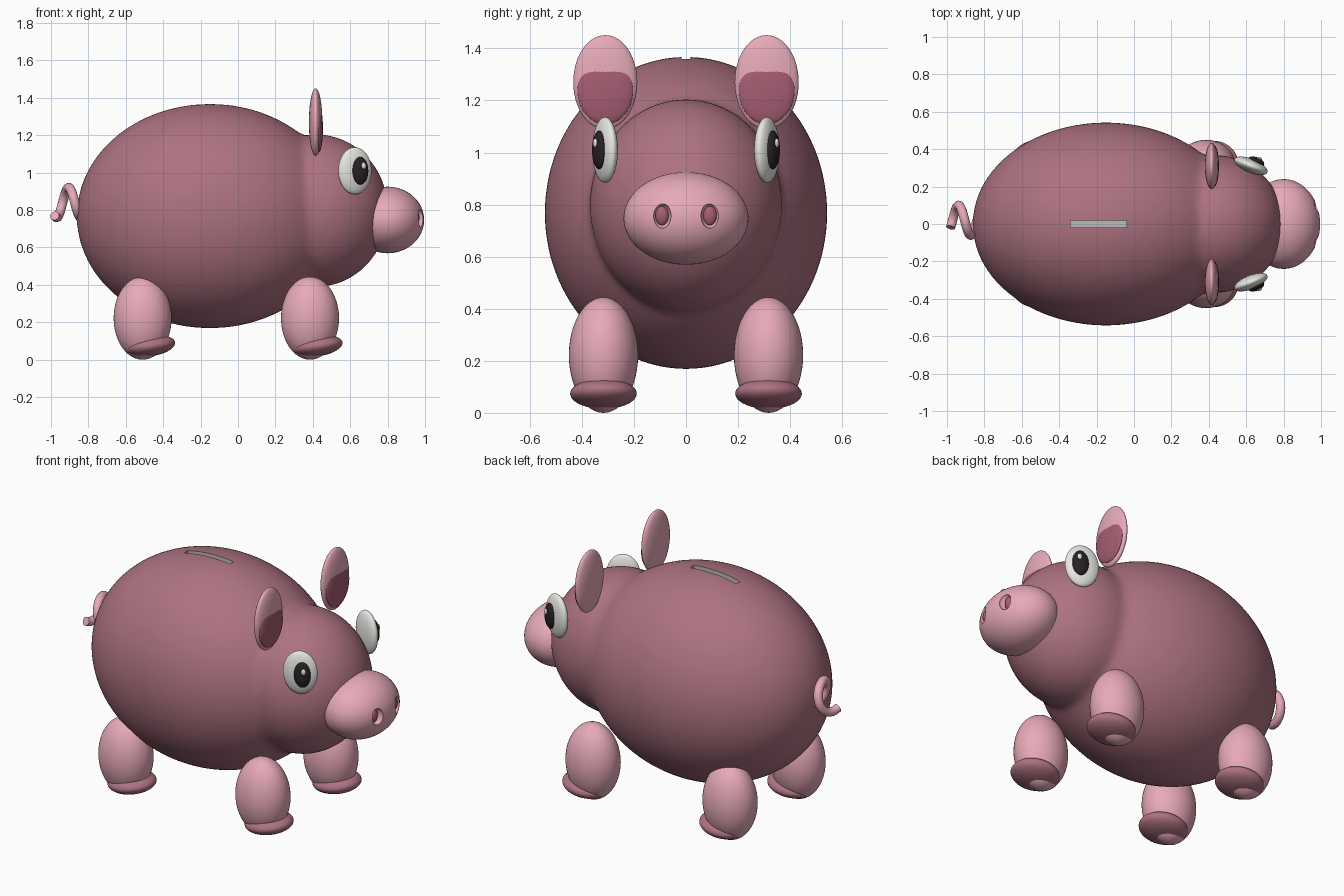
import bpy, math
from mathutils import Vector

if "Cube" in bpy.data.objects:
    bpy.data.objects.remove(bpy.data.objects["Cube"])


def material(name, rgb):
    m = bpy.data.materials.new(name)
    m.diffuse_color = (*rgb, 1)
    m.use_nodes = True
    m.node_tree.nodes["Principled BSDF"].inputs["Base Color"].default_value = m.diffuse_color
    return m


ROSE = material("rose", (0.42, 0.17, 0.22))
PINK = material("pink", (0.80, 0.40, 0.48))
DEEP = material("deep_pink", (0.38, 0.11, 0.17))
WHITE = material("white", (0.80, 0.80, 0.76))
BLACK = material("black", (0.02, 0.015, 0.02))
GREY = material("grey", (0.5, 0.5, 0.5))


def select(*objs):
    bpy.ops.object.select_all(action='DESELECT')
    for o in objs:
        o.select_set(True)
    bpy.context.view_layer.objects.active = objs[0]


def ellipsoid(name, loc, radii, mat, rot=(0, 0, 0), seg=48):
    bpy.ops.mesh.primitive_uv_sphere_add(segments=seg, ring_count=seg // 2, location=loc, rotation=rot)
    o = bpy.context.object
    o.name = name
    o.scale = radii
    o.data.materials.append(mat)
    bpy.ops.object.shade_smooth()
    return o


def apply_modifiers(o):
    select(o)
    for m in list(o.modifiers):
        bpy.ops.object.modifier_apply(modifier=m.name)


def cut(target, cutter):
    b = target.modifiers.new("cut", 'BOOLEAN')
    b.operation = 'DIFFERENCE'
    b.solver = 'EXACT'
    b.material_mode = 'TRANSFER'
    b.object = cutter
    apply_modifiers(target)
    bpy.data.objects.remove(cutter)


# Body and head, fused with a soft seam
body = ellipsoid("body", (-0.15, 0, 0.768), (0.713, 0.543, 0.6), ROSE, seg=96)
head = ellipsoid("head", (0.42, 0, 0.797), (0.383, 0.37, 0.408), ROSE, seg=96)
select(body, head)
bpy.ops.object.join()
bpy.ops.object.transform_apply(location=True, rotation=True, scale=True)
remesh = body.modifiers.new("fuse", 'REMESH')
remesh.mode = 'VOXEL'
remesh.voxel_size = 0.02
remesh.use_smooth_shade = True
smooth = body.modifiers.new("soften", 'SMOOTH')
smooth.iterations = 12
apply_modifiers(body)

# Coin slot, a shallow grey pocket in the back
bpy.ops.mesh.primitive_cube_add(size=1, location=(-0.19, 0, 1.40))
slot = bpy.context.object
slot.scale = (0.30, 0.036, 0.16)
slot.data.materials.append(GREY)
cut(body, slot)
select(body)
bpy.ops.object.shade_smooth_by_angle(angle=math.radians(40))

# Snout with two nostril hollows
snout = ellipsoid("snout", (0.80, 0, 0.747), (0.195, 0.24, 0.178), PINK, seg=64)
for s in (-1, 1):
    cut(snout, ellipsoid("nostril_cutter", (0.98, s * 0.092, 0.757), (0.04, 0.035, 0.048), PINK, seg=32))
    ellipsoid("nostril", (0.952, s * 0.092, 0.757), (0.018, 0.026, 0.037), DEEP, seg=24)
select(snout)
bpy.ops.object.shade_smooth_by_angle(angle=math.radians(40))

for s, side in ((-1, "right"), (1, "left")):
    # Eye, pupil and highlight, turned slightly forward
    turn = (0, 0, -s * math.radians(22))
    ellipsoid(f"{side}_eye", (0.625, s * 0.311, 1.01), (0.095, 0.037, 0.126), WHITE, turn)
    ellipsoid(f"{side}_pupil", (0.653, s * 0.333, 1.01), (0.046, 0.024, 0.074), BLACK, turn, 32)
    ellipsoid(f"{side}_eye_highlight", (0.672, s * 0.349, 1.037), (0.013, 0.008, 0.018), WHITE, turn, 16)

    # Ear with its inner patch
    ellipsoid(f"{side}_ear", (0.415, s * 0.31, 1.27), (0.036, 0.123, 0.181), PINK)
    ellipsoid(f"{side}_inner_ear", (0.432, s * 0.31, 1.237), (0.022, 0.107, 0.128), DEEP)

    # Legs and hooves
    for x, end in ((0.385, "front"), (-0.51, "back")):
        ellipsoid(f"{end}_{side}_leg", (x, s * 0.317, 0.222), (0.155, 0.133, 0.222), PINK)
        ellipsoid(f"{end}_{side}_hoof", (x + 0.04, s * 0.317, 0.074), (0.135, 0.128, 0.056), ROSE,
                  (0, math.radians(-8), 0))

# Curly tail, one turn of a helix
N = 40
curve = bpy.data.curves.new("tail", 'CURVE')
curve.dimensions = '3D'
curve.bevel_depth = 0.025
curve.bevel_resolution = 5
curve.use_fill_caps = True
spline = curve.splines.new('POLY')
spline.points.add(N)
for i, p in enumerate(spline.points):
    t = i / N * 1.08
    a = 2 * math.pi * t
    p.co = (-0.84 - 0.13 * t, 0.02 - 0.08 * math.sin(a), 0.84 - 0.08 * math.cos(a), 1)
spline.use_smooth = True
tail = bpy.data.objects.new("tail", curve)
bpy.context.collection.objects.link(tail)
curve.materials.append(PINK)
